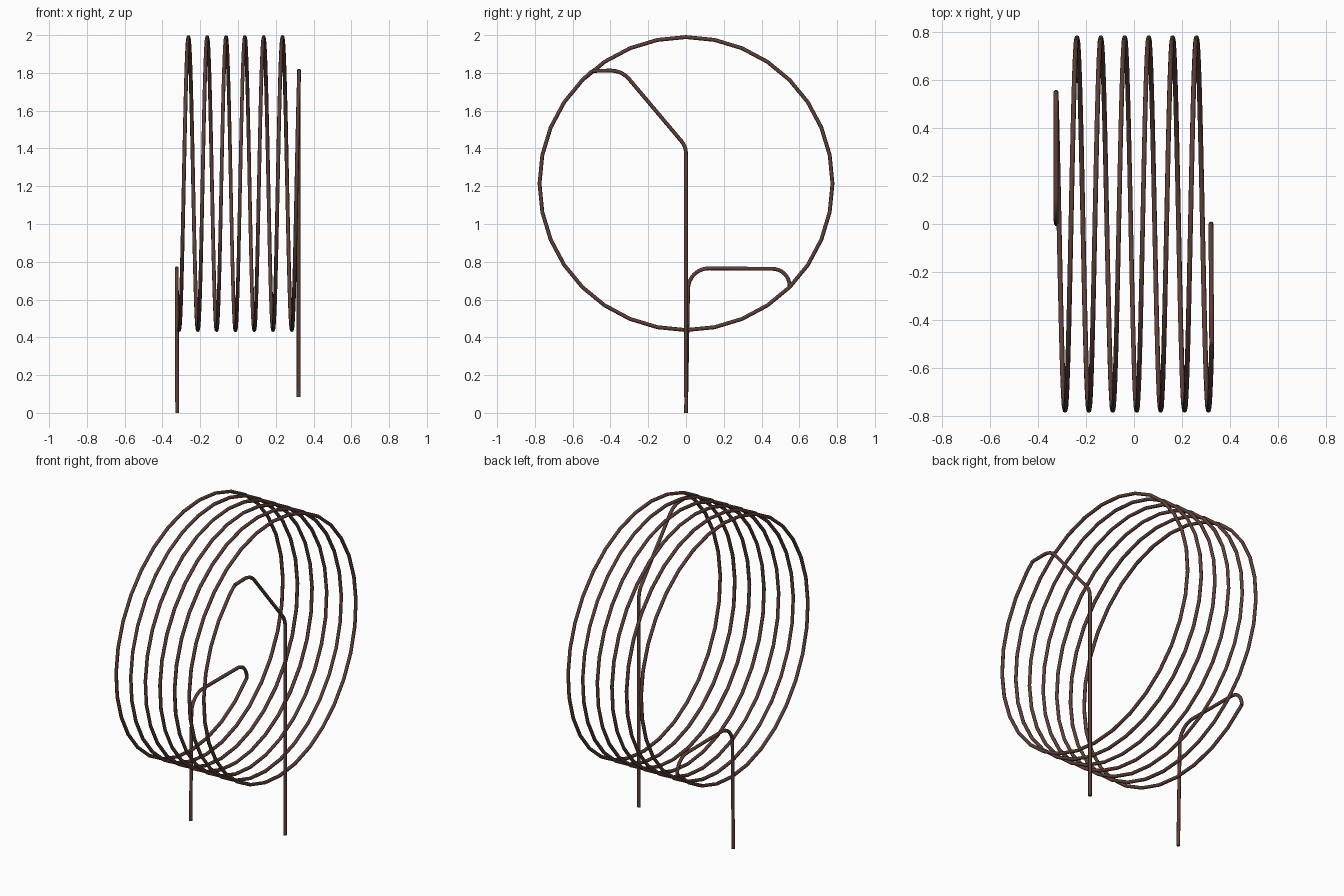
import bpy
from math import sin, cos, pi, tau
from mathutils import Vector

cube = bpy.data.objects.get("Cube")
if cube:
    bpy.data.objects.remove(cube, do_unlink=True)

WIRE = 0.0102
RADIUS, CENTRE, PITCH = 0.7755, 1.214, 0.0995
TURN_STEPS = 32

brown = bpy.data.materials.new("dark_brown_wire")
brown.use_nodes = True
colour = (0.109, 0.051, 0.038, 1)
brown.diffuse_color = colour
brown.node_tree.nodes["Principled BSDF"].inputs["Base Color"].default_value = colour


def wire(name, points):
    """Sweep a round section along a path and turn it into a mesh."""
    curve = bpy.data.curves.new(name, "CURVE")
    curve.dimensions = "3D"
    curve.bevel_depth = WIRE
    curve.bevel_resolution = 2
    curve.use_fill_caps = True
    spline = curve.splines.new("POLY")
    spline.points.add(len(points) - 1)
    for target, p in zip(spline.points, points):
        target.co = (*p, 1)
    curve.materials.append(brown)
    obj = bpy.data.objects.new(name, curve)
    bpy.context.collection.objects.link(obj)
    bpy.ops.object.select_all(action="DESELECT")
    obj.select_set(True)
    bpy.context.view_layer.objects.active = obj
    bpy.ops.object.convert(target="MESH")
    bpy.ops.object.shade_smooth_by_angle(angle=pi / 3)


def rounded(corners, steps=8):
    """Path through (x, y, z, trim) corners, each bend rounded by its trim."""
    pts = [Vector(c[:3]) for c in corners]
    path = [pts[0]]
    for i in range(1, len(pts) - 1):
        trim = corners[i][3]
        a = pts[i] + (pts[i - 1] - pts[i]).normalized() * trim
        b = pts[i] + (pts[i + 1] - pts[i]).normalized() * trim
        # weighted quadratic, close to a circular arc
        half = (pts[i - 1] - pts[i]).angle(pts[i + 1] - pts[i]) / 2
        w = sin(half)
        for k in range(steps + 1):
            t = k / steps
            u, v, q = (1 - t) ** 2, 2 * w * t * (1 - t), t * t
            path.append((a * u + pts[i] * v + b * q) / (u + v + q))
    return path + [pts[-1]]


def on_coil(step):
    t = tau * step / TURN_STEPS
    return Vector((-0.312 + PITCH * t / tau, -RADIUS * sin(t), CENTRE - RADIUS * cos(t)))


# Coil, turning about the x axis, from an eighth turn before its lowest point
first, last = -TURN_STEPS // 8, 6 * TURN_STEPS + 12
s, e = on_coil(first), on_coil(last + 0.47)
wire("coil", [on_coil(i) for i in range(first, last + 1)] + [e])

# Short leg, bending back to the start of the coil
wire("right_leg", rounded([
    (-0.322, 0, 0, 0),
    (s.x, 0.013, 0.766, 0.108),
    (s.x, s.y, 0.762, 0.09),
    tuple(s) + (0,)]))

# Tall leg, slanting forward to the end of the coil
wire("left_leg", rounded([
    (0.321, 0, 0.083, 0),
    (0.321, 0, 1.41, 0.04),
    (0.322, -0.34, 1.813, 0.06),
    tuple(e) + (0,)]))
